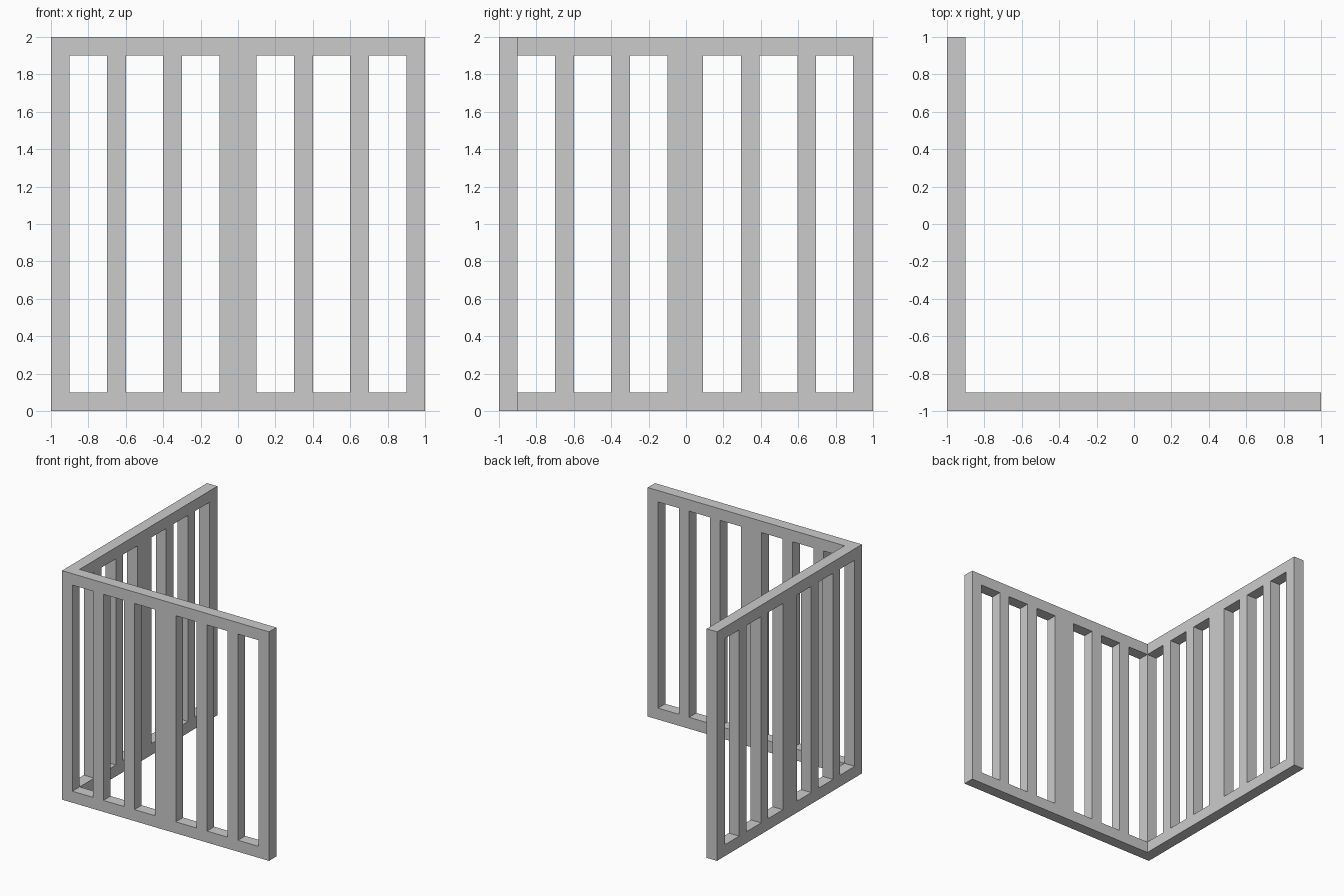
import bpy, bmesh
from itertools import product

if "Cube" in bpy.data.objects:
    bpy.data.objects.remove(bpy.data.objects["Cube"])

# Bar edges along each wall; spans between them alternate bar, opening, bar...
FRONT = [-1, -.9, -.7, -.6, -.4, -.3, -.1, .1, .3, .4, .6, .7, .9, 1]
SIDE = [-1, -.9, -.7, -.6, -.4, -.3, -.1, .092, .295, .392, .595, .695, .893, 1]
LEVELS = [0, .1, 1.9, 2]
CUTS = (FRONT, SIDE, LEVELS)


def solid(cell):
    """True where the L-shaped barred wall has material."""
    if any(c < 0 or c >= len(s) - 1 for c, s in zip(cell, CUTS)):
        return False
    i, j, k = cell
    if i and j:                        # outside both walls
        return False
    return k != 1 or (i + j) % 2 == 0  # rails everywhere, posts on even spans


# One watertight mesh: emit only the exposed faces of the solid spans
bm = bmesh.new()
for cell in product(*(range(len(s) - 1) for s in CUTS)):
    if not solid(cell):
        continue
    for axis, step in product(range(3), (0, 1)):
        near = list(cell)
        near[axis] += 2 * step - 1
        if solid(near):
            continue
        u, v = (axis + 1) % 3, (axis + 2) % 3
        quad = []
        for a, b in ((0, 0), (1, 0), (1, 1), (0, 1)):
            p = [0, 0, 0]
            p[axis] = CUTS[axis][cell[axis] + step]
            p[u] = CUTS[u][cell[u] + a]
            p[v] = CUTS[v][cell[v] + b]
            quad.append(bm.verts.new(p))
        bm.faces.new(quad if step else quad[::-1])
bmesh.ops.remove_doubles(bm, verts=bm.verts, dist=1e-5)
bmesh.ops.recalc_face_normals(bm, faces=bm.faces)

mesh = bpy.data.meshes.new("corner_fence")
bm.to_mesh(mesh)
bm.free()
bpy.context.collection.objects.link(bpy.data.objects.new("corner_fence", mesh))
